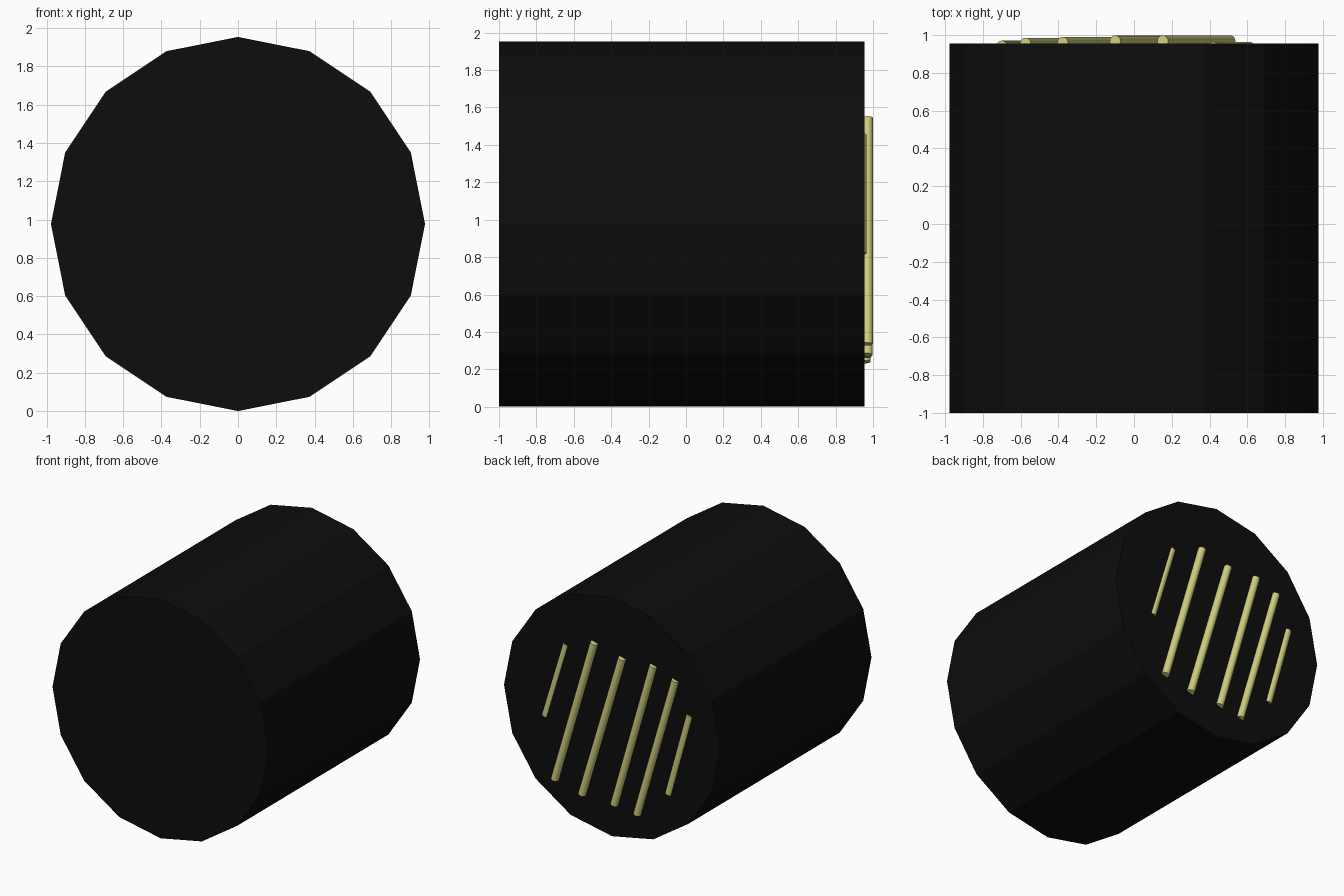
import bpy, math
from mathutils import Vector

cube = bpy.data.objects.get("Cube")
if cube:
    bpy.data.objects.remove(cube, do_unlink=True)


def make_material(name, rgb):
    mat = bpy.data.materials.new(name)
    mat.use_nodes = True
    mat.diffuse_color = (*rgb, 1)
    mat.node_tree.nodes["Principled BSDF"].inputs["Base Color"].default_value = (*rgb, 1)
    return mat


black = make_material("black", (0.004, 0.004, 0.004))
yellow = make_material("pale yellow", (0.63, 0.62, 0.21))


def rod(name, start, end, radius, sides, mat):
    """Capped cylinder running from start to end."""
    a, b = Vector(start), Vector(end)
    bpy.ops.mesh.primitive_cylinder_add(vertices=sides, radius=radius,
                                        depth=(b - a).length, location=(a + b) / 2)
    obj = bpy.context.object
    obj.name = name
    obj.rotation_euler = (b - a).to_track_quat('Z', 'Y').to_euler()
    obj.data.materials.append(mat)
    return obj


# Sixteen-sided drum lying on its side, one corner pointing straight up
R, BACK = 0.977, 0.955
rod("drum", (0, -1, R), (0, BACK, R), R, 16, black)

# Slanted bars sunk to different depths in the back cap:
# top x, top z, bottom x, bottom z, outermost y
BAR_R = 0.03
bars = [
    (0.42, 1.455, 0.612, 0.82, 0.964),
    (0.152, 1.545, 0.508, 0.335, 0.999),
    (-0.10, 1.485, 0.262, 0.278, 0.998),
    (-0.378, 1.497, -0.025, 0.268, 0.991),
    (-0.575, 1.43, -0.228, 0.24, 0.986),
    (-0.70, 1.172, -0.507, 0.478, 0.971),
]
for i, (x1, z1, x2, z2, out) in enumerate(bars, 1):
    y = out - BAR_R
    bar = rod(f"slanted_bar_{i}", (x1, y, z1), (x2, y, z2), BAR_R, 16, yellow)
    bpy.ops.object.shade_smooth_by_angle(angle=math.radians(30))
